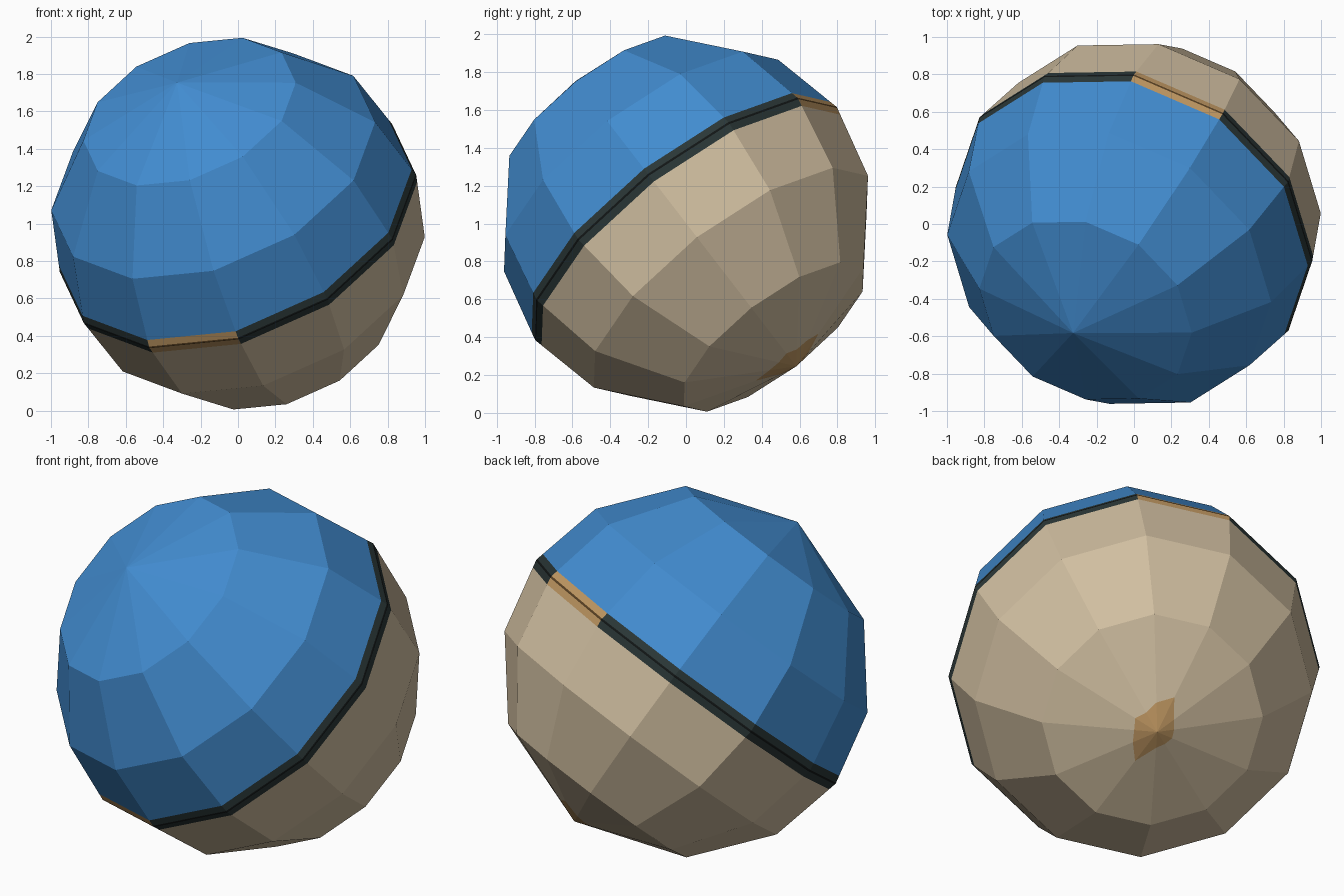
import bpy, bmesh, math
from mathutils import Vector, Matrix

cube = bpy.data.objects.get("Cube")
if cube:
    bpy.data.objects.remove(cube, do_unlink=True)


def material(name, rgb):
    m = bpy.data.materials.new(name)
    m.use_nodes = True
    m.diffuse_color = (*rgb, 1)
    m.node_tree.nodes["Principled BSDF"].inputs["Base Color"].default_value = (*rgb, 1)
    return m


blue = material("blue", (0.054, 0.262, 0.631))
tan = material("tan", (0.631, 0.515, 0.352))
charcoal = material("charcoal", (0.023, 0.037, 0.037))
black = material("black", (0.006, 0.008, 0.008))
gold = material("gold", (0.515, 0.305, 0.119))
dark_gold = material("dark gold", (0.1, 0.053, 0.017))

# Tilted frame: the axis points to the upper pole, spoke zero lies on the seam
SIDES = 12
axis = Vector((-0.326, -0.583, 0.754)).normalized()
spoke = Vector((0.473, 0.589, 0.66))
spoke = (spoke - axis * spoke.dot(axis)).normalized()
frame = Matrix((spoke, axis.cross(spoke), axis)).transposed().to_4x4()
frame = Matrix.Translation((0, 0, 1)) @ frame

# Profile as (radius, height) from the pole to the seam
pole, ring1, ring2, seam = (0, 1.007), (0.6, 0.8), (0.915, 0.41), (1.007, 0)


def on_wall(height):
    """Point on the last facet row at a given height."""
    t = height / ring2[1]
    return seam[0] + (ring2[0] - seam[0]) * t, height


band_edge, groove_edge = on_wall(0.045), on_wall(0.006)


def ring(profile_point):
    """One loop of points around the axis."""
    r, h = profile_point
    return [Vector((r * math.cos(math.tau * k / SIDES),
                    r * math.sin(math.tau * k / SIDES), h)) for k in range(SIDES)]


def build(name, rings, mats, rule, tip=None):
    """Join loops into faces; rule(row, side) picks the material."""
    bm = bmesh.new()
    loops = [[bm.verts.new(p) for p in r] for r in rings]
    if tip:
        top = bm.verts.new(tip)
        for k in range(SIDES):
            f = bm.faces.new((top, loops[0][k], loops[0][(k + 1) % SIDES]))
            f.material_index = rule(-1, k)
    for row, (a, b) in enumerate(zip(loops, loops[1:])):
        for k in range(SIDES):
            n = (k + 1) % SIDES
            f = bm.faces.new((a[k], b[k], b[n], a[n]))
            f.material_index = rule(row, k)
    for f in bm.faces:
        f.normal_update()
        if f.normal.dot(f.calc_center_median()) < 0:
            f.normal_flip()
    bm.transform(frame)
    mesh = bpy.data.meshes.new(name)
    bm.to_mesh(mesh)
    bm.free()
    for m in mats:
        mesh.materials.append(m)
    bpy.context.collection.objects.link(bpy.data.objects.new(name, mesh))


def below(point):
    return point[0], -point[1]


# Upper shell
build("upper_shell", [ring(p) for p in (ring1, ring2, band_edge)],
      [blue], lambda row, k: 0, Vector((0, 0, pole[1])))

# Lower shell with a ragged gold patch around its pole
tip = Vector((0, 0, -pole[1]))
reach = [.25, .33, .18, .16, .165, .155, .17, .36, .24, .2, .22, .19]
patch = [tip.lerp(p, f) for p, f in zip(ring(below(ring1)), reach)]
build("lower_shell", [patch] + [ring(below(p)) for p in (ring1, ring2, band_edge)],
      [tan, gold], lambda row, k: int(row < 0), tip)

# Seam band with a fine middle line; clasp and hinge are gold on opposite sides
build("seam_band",
      [ring(p) for p in (band_edge, groove_edge, seam, below(groove_edge), below(band_edge))],
      [charcoal, black, gold, dark_gold],
      lambda row, k: int(row in (1, 2)) + 2 * int(k % (SIDES // 2) == 0))
